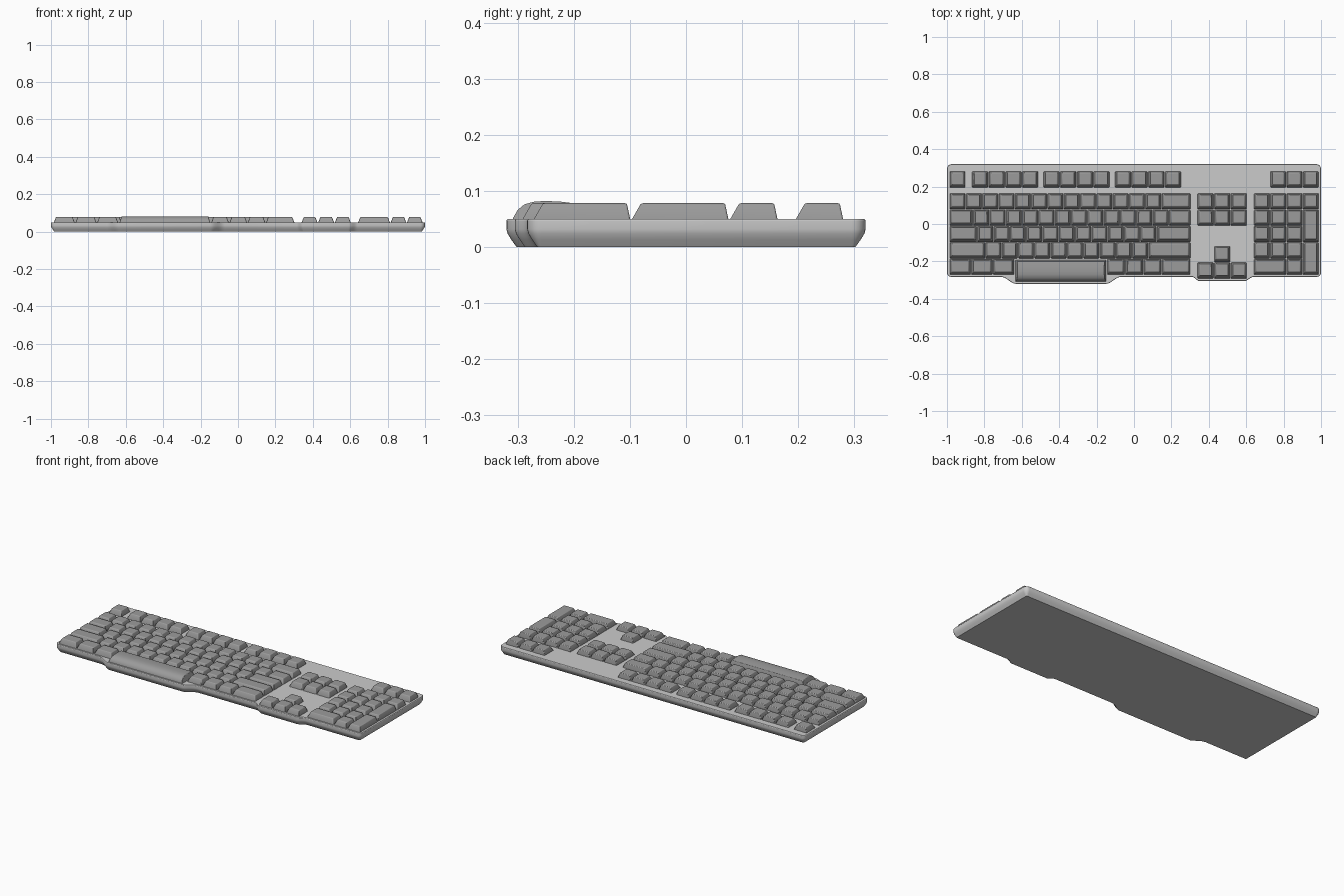
import bpy, bmesh, math
from mathutils import Vector

if "Cube" in bpy.data.objects:
    bpy.data.objects.remove(bpy.data.objects["Cube"])

P = 0.0872            # key pitch in x
GAP = 0.005
DECK, TOP = 0.05, 0.078
ROWS = [0.238, 0.121, 0.0335, -0.054, -0.1415, -0.229]
KH = 0.084            # key depth in y


def grey(name, v):
    m = bpy.data.materials.new(name)
    m.diffuse_color = (v, v, v, 1)
    m.use_nodes = True
    m.node_tree.nodes["Principled BSDF"].inputs["Base Color"].default_value = m.diffuse_color
    return m


CASE_GREY, KEY_GREY = grey("case_grey", 0.56), grey("key_grey", 0.33)


def finish(bm, name, mat, bevel=0.0, seg=2):
    bmesh.ops.recalc_face_normals(bm, faces=bm.faces)
    me = bpy.data.meshes.new(name)
    bm.to_mesh(me)
    bm.free()
    me.materials.append(mat)
    ob = bpy.data.objects.new(name, me)
    bpy.context.collection.objects.link(ob)
    if bevel:
        m = ob.modifiers.new("soft_edges", 'BEVEL')
        m.width, m.segments, m.limit_method = bevel, seg, 'ANGLE'
    bpy.ops.object.select_all(action='DESELECT')
    ob.select_set(True)
    bpy.context.view_layer.objects.active = ob
    bpy.ops.object.shade_smooth_by_angle(angle=math.radians(32))
    return ob


def loft(bm, rings):
    loops = [[bm.verts.new(v) for v in r] for r in rings]
    n = len(loops[0])
    for a, b in zip(loops, loops[1:]):
        for i in range(n):
            bm.faces.new((a[i], a[(i + 1) % n], b[(i + 1) % n], b[i]))
    bm.faces.new(loops[0])
    bm.faces.new(loops[-1])


def key(bm, x0, x1, yc, h=KH):
    # tapered cap: long front slope, steep back
    x0, x1 = x0 + GAP / 2, x1 - GAP / 2
    y0, y1 = yc - h / 2, yc + h / 2

    def ring(s, f, b, z):
        return [(x0 + s, y0 + f, z), (x1 - s, y0 + f, z), (x1 - s, y1 - b, z), (x0 + s, y1 - b, z)]
    loft(bm, [ring(0, 0, 0, DECK - 0.005), ring(0, 0, 0, DECK), ring(0.011, 0.016, 0.006, TOP)])


def key_row(bm, x, yc, widths):
    for w in widths:
        key(bm, x, x + w * P, yc)
        x += w * P


# case outline: rounded rectangle with two bulges along the front
def arc(cx, cy, r, a0, n=6):
    return [(cx + r * math.cos(math.radians(a0 + 90 * i / n)),
             cy + r * math.sin(math.radians(a0 + 90 * i / n))) for i in range(n + 1)]


def bulge(xa, xb, xc, xd, yb, n=8):
    s = [(i / n, 0.5 - 0.5 * math.cos(math.pi * i / n)) for i in range(n + 1)]
    return ([(xa + (xb - xa) * t, FRONT + (yb - FRONT) * e) for t, e in s]
            + [(xc + (xd - xc) * t, yb + (FRONT - yb) * e) for t, e in s])


FRONT, R = -0.283, 0.025
outline = (arc(-1 + R, FRONT + R, R, 180)
           + bulge(-0.71, -0.63, -0.15, -0.07, -0.32)
           + bulge(0.31, 0.35, 0.59, 0.64, -0.305)
           + arc(1 - R, FRONT + R, R, 270) + arc(1 - R, 0.32 - R, R, 0) + arc(-1 + R, 0.32 - R, R, 90))


def inset(d, z):
    out, n = [], len(outline)
    for i, p in enumerate(outline):
        a, b = Vector(outline[i - 1]), Vector(outline[(i + 1) % n])
        t = (b - a).normalized()
        out.append((p[0] - t.y * d, p[1] + t.x * d, z))
    return out


bm = bmesh.new()
loft(bm, [inset(0.018, 0), inset(0.009, 0.0125), inset(0.002, 0.024),
          inset(0, 0.032), inset(0, 0.047), inset(0.002, DECK)])
finish(bm, "keyboard_case", CASE_GREY)

# main typing block
X0 = -0.987
bm = bmesh.new()
key_row(bm, X0, ROWS[1], [1] * 13 + [1.8])
key_row(bm, X0, ROWS[2], [1.45] + [1] * 12 + [1.35])
key_row(bm, X0, ROWS[3], [1.7] + [1] * 11 + [2.1])
key_row(bm, X0, ROWS[4], [2.2] + [1] * 10 + [2.6])
key_row(bm, X0, ROWS[5], [1.33, 1.33, 1.33])
key_row(bm, -0.145, ROWS[5], [1.12, 1.12, 1.12, 1.78])
finish(bm, "typing_keys", KEY_GREY, 0.003)

# function row: single key, three groups of four, three at the far right
bm = bmesh.new()
key_row(bm, X0, ROWS[0], [1])
for x in (-0.868, -0.486, -0.104):
    key_row(bm, x, ROWS[0], [1.025] * 4)
key_row(bm, 0.727, ROWS[0], [1] * 3)
finish(bm, "function_keys", KEY_GREY, 0.003)

# navigation cluster and arrows
bm = bmesh.new()
for y in (ROWS[1], ROWS[2]):
    key_row(bm, 0.338, y, [1.02] * 3)
key_row(bm, 0.338 + 1.02 * P, -0.161, [1.02])
key_row(bm, 0.338, -0.249, [1.02] * 3)
finish(bm, "navigation_keys", KEY_GREY, 0.003)

# number pad with two double-height keys and one double-width key
bm = bmesh.new()
NX = 0.64
key_row(bm, NX, ROWS[1], [1] * 4)
for r in (2, 3, 4):
    key_row(bm, NX, ROWS[r], [1] * 3)
key_row(bm, NX, ROWS[5], [2, 1])
for a, b in ((2, 3), (4, 5)):
    key(bm, NX + 3 * P, NX + 4 * P, (ROWS[a] + ROWS[b]) / 2, KH + ROWS[a] - ROWS[b])
finish(bm, "number_pad_keys", KEY_GREY, 0.003)

# space bar: domed profile running sideways
prof = [(-0.308, 0.045), (-0.308, 0.052), (-0.300, 0.066), (-0.288, 0.076), (-0.270, 0.081),
        (-0.250, 0.082), (-0.225, 0.081), (-0.200, 0.078), (-0.192, 0.052), (-0.192, 0.045)]
bm = bmesh.new()
loft(bm, [[(-0.391 + s * (0.243 - (z - 0.045) * 0.3), y, z) for y, z in prof] for s in (-1, 1)])
finish(bm, "space_bar", KEY_GREY, 0.002)
